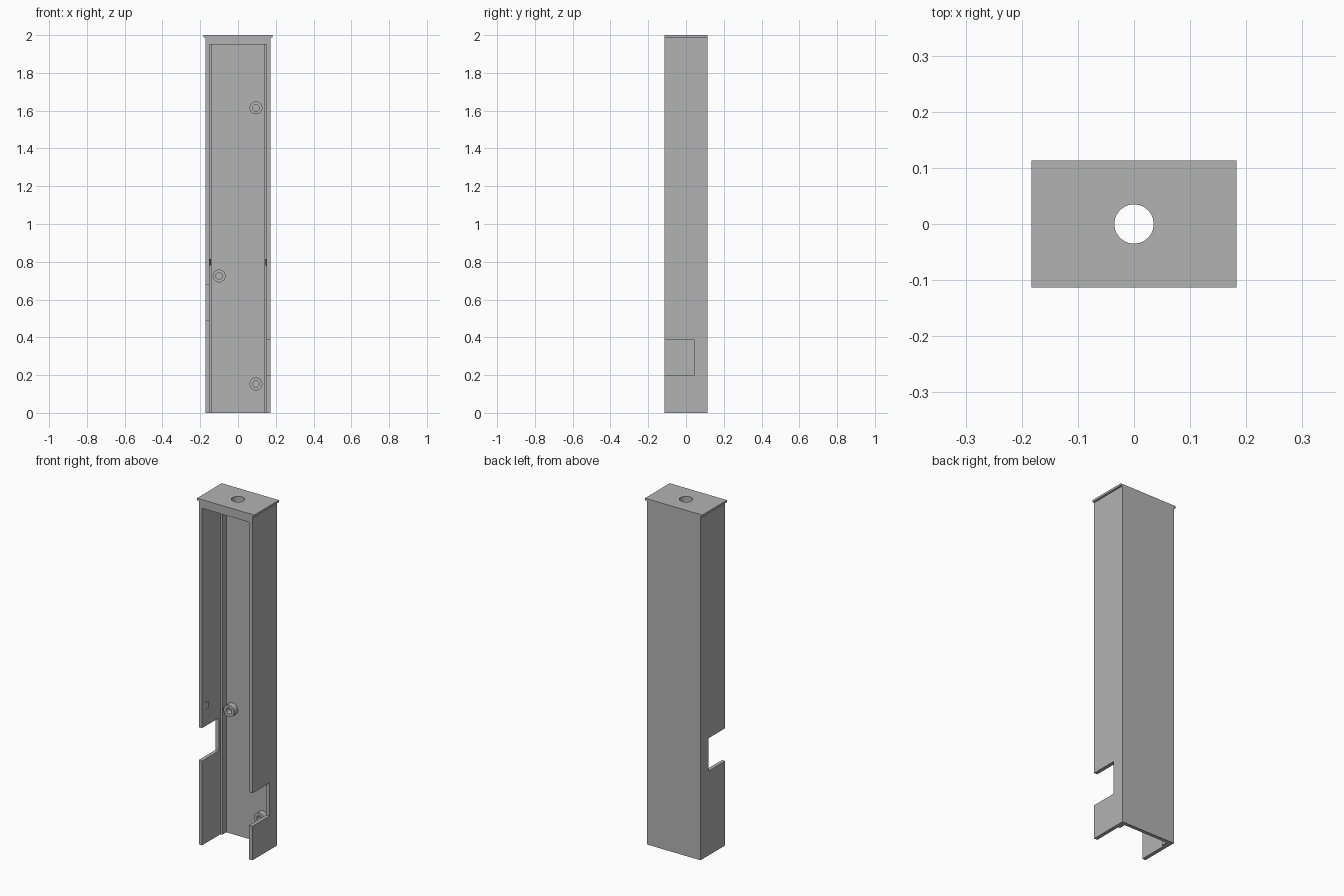
import bpy, bmesh
from mathutils import Matrix, Vector

cube = bpy.data.objects.get("Cube")
if cube:
    bpy.data.objects.remove(cube, do_unlink=True)

grey = bpy.data.materials.new("plain grey")
grey.use_nodes = True
colour = (0.45, 0.45, 0.45, 1)
grey.diffuse_color = colour
grey.node_tree.nodes["Principled BSDF"].inputs["Base Color"].default_value = colour

# Main sizes
W, D, H = 0.172, 0.113, 2.0      # half width, half depth, height
WALL = 0.021
CAP_Z, LID_Z = 1.95, 1.988       # underside of top wall, underside of lid
BACK = D - 0.02                  # inner face of the back wall


def finish(name, bm):
    bmesh.ops.recalc_face_normals(bm, faces=bm.faces)
    mesh = bpy.data.meshes.new(name)
    bm.to_mesh(mesh)
    bm.free()
    mesh.materials.append(grey)
    obj = bpy.data.objects.new(name, mesh)
    bpy.context.collection.objects.link(obj)
    return obj


def prism(name, points, direction):
    """Extrude a closed outline along a direction."""
    bm = bmesh.new()
    face = bm.faces.new([bm.verts.new(p) for p in points])
    made = bmesh.ops.extrude_face_region(bm, geom=[face])["geom"]
    verts = [g for g in made if isinstance(g, bmesh.types.BMVert)]
    bmesh.ops.translate(bm, verts=verts, vec=Vector(direction))
    return finish(name, bm)


def box(name, lo, hi):
    (a, b, c), (d, e, f) = lo, hi
    return prism(name, [(a, b, c), (d, b, c), (d, e, c), (a, e, c)], (0, 0, f - c))


def cylinder(name, radius, depth, centre, axis="Z"):
    bm = bmesh.new()
    turn = Matrix.Rotation(1.5707963, 4, "X") if axis == "Y" else Matrix()
    bmesh.ops.create_cone(bm, cap_ends=True, segments=40, radius1=radius,
                          radius2=radius, depth=depth,
                          matrix=Matrix.Translation(centre) @ turn)
    return finish(name, bm)


def combine(obj, tool, operation):
    """Apply a boolean and discard its tool."""
    mod = obj.modifiers.new(operation.lower(), "BOOLEAN")
    mod.operation, mod.object, mod.solver = operation, tool, "EXACT"
    bpy.context.view_layer.objects.active = obj
    bpy.ops.object.modifier_apply(modifier=mod.name)
    bpy.data.objects.remove(tool, do_unlink=True)


def smooth(obj):
    bpy.ops.object.select_all(action="DESELECT")
    obj.select_set(True)
    bpy.context.view_layer.objects.active = obj
    bpy.ops.object.shade_smooth_by_angle()


# Channel housing: open front, with a rib in each back corner
inner, rib, rib_y = W - WALL, 0.14, 0.056
half = [(W, D), (W, -D), (inner, -D), (inner, rib_y), (rib, rib_y), (rib, BACK)]
outline = half + [(-x, y) for x, y in reversed(half)]
housing = prism("housing", [(x, y, 0) for x, y in outline], (0, 0, LID_Z))

# Top wall closing the channel
combine(housing, box("top_wall", (-W, -D, CAP_Z), (W, D, LID_Z)), "UNION")

# Side notches, open toward the front
for side, low, high in ((1, 0.197, 0.388), (-1, 0.488, 0.678)):
    x0, x1 = sorted((side * 0.146, side * 0.2))
    combine(housing, box("notch_cutter", (x0, -0.2, low), (x1, 0.042, high)),
            "DIFFERENCE")

# Lid plate overhanging both sides
lid = box("lid", (-0.183, -D, LID_Z), (0.183, D, H))

# Round hole through the lid and top wall
for part in (housing, lid):
    combine(part, cylinder("hole_cutter", 0.035, 0.3, (0, 0, H)), "DIFFERENCE")
    smooth(part)

# Hollow bosses on the back wall
for place, x, z in (("upper", 0.095, 1.615), ("middle", -0.1, 0.725),
                    ("lower", 0.095, 0.153)):
    boss = cylinder(place + "_boss", 0.034, 0.036, (x, BACK - 0.016, z), "Y")
    combine(boss, cylinder("bore_cutter", 0.017, 0.05, (x, BACK - 0.026, z), "Y"),
            "DIFFERENCE")
    smooth(boss)

# Small wedge catches on the inner side walls
for name, side in (("left_catch", 1), ("right_catch", -1)):
    wall_x = side * (inner + 0.001)
    prism(name, [(wall_x, -0.1, 0.78), (side * 0.142, -0.065, 0.78),
                 (wall_x, -0.06, 0.78)], (0, 0, 0.035))
